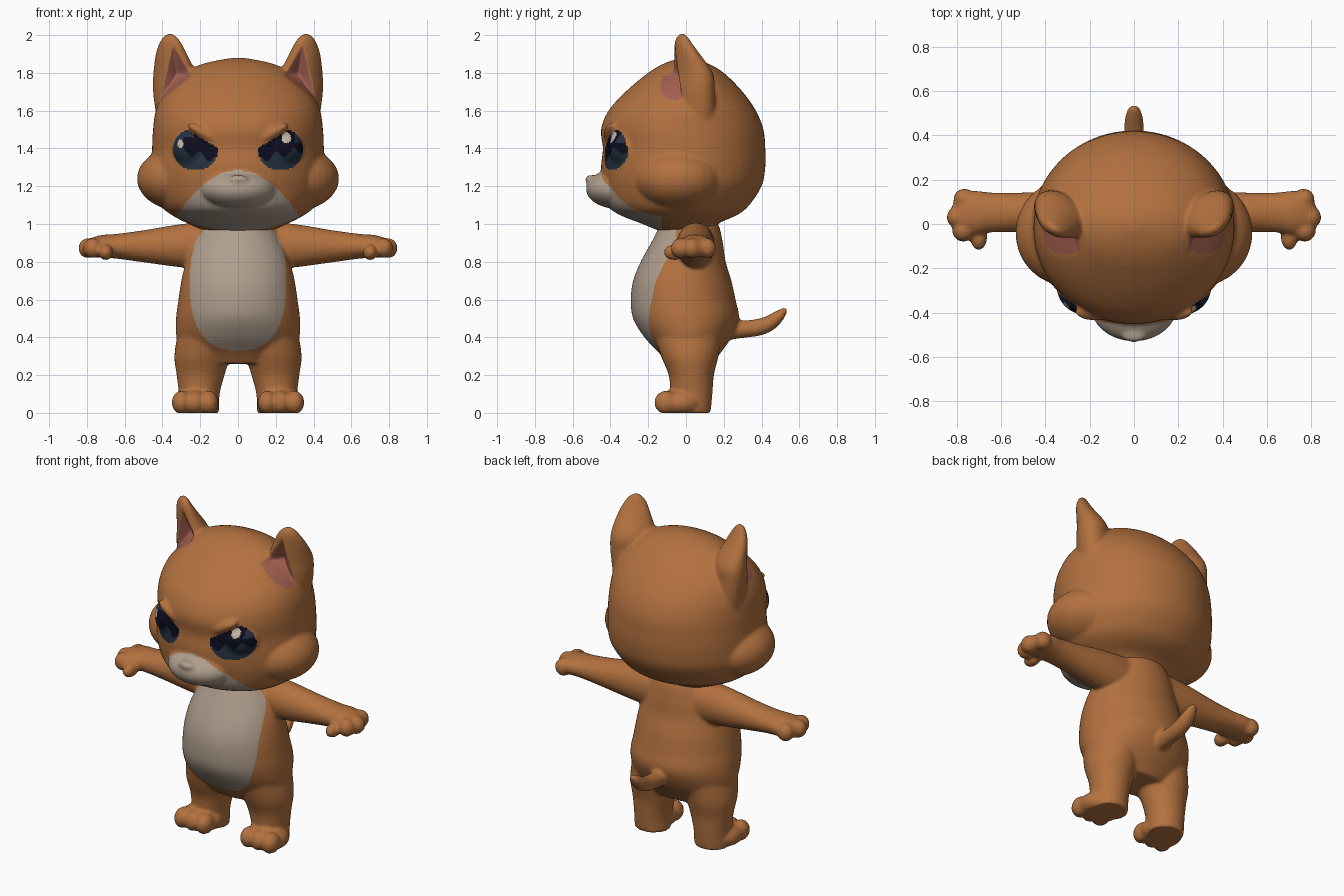
import bpy, bmesh
from math import sin, cos, tau
from mathutils import Vector, Matrix

if "Cube" in bpy.data.objects:
    bpy.data.objects.remove(bpy.data.objects["Cube"])


def material(name, rgb):
    m = bpy.data.materials.new(name)
    m.use_nodes = True
    m.diffuse_color = (*rgb, 1)
    m.node_tree.nodes["Principled BSDF"].inputs["Base Color"].default_value = (*rgb, 1)
    return m


FUR, CREAM, PINK, NAVY, SLATE, GLINT = range(6)
MATS = [material("orange fur", (0.45, 0.167, 0.05)),
        material("cream fur", (0.43, 0.34, 0.265)),
        material("ear pink", (0.36, 0.115, 0.08)),
        material("eye navy", (0.004, 0.004, 0.015)),
        material("eye slate", (0.018, 0.032, 0.052)),
        material("eye glint", (0.6, 0.5, 0.42))]

AXES = {"x": (0, 1, 2), "y": (1, 0, 2), "z": (2, 0, 1)}


def loft(bm, axis, sections, side=1, skew=0, n=32, steps=6):
    """Smooth tube through sections (position, centre a, centre b, radius a, radius b)."""
    s = [Vector(v) for v in sections]
    s = [s[0]] + s + [s[-1]]
    path = []
    for p0, p1, p2, p3 in zip(s, s[1:], s[2:], s[3:]):
        for k in range(steps):
            t = k / steps
            path.append(p1 + 0.5 * t * (p2 - p0 + t * (
                2 * p0 - 5 * p1 + 4 * p2 - p3 + t * (3 * (p1 - p2) + p3 - p0))))
    path.append(s[-1])
    i, j, k = AXES[axis]
    rings = []
    for pos, ca, cb, ra, rb in path:
        ring = []
        for m in range(n):
            a = tau * m / n
            da = max(ra, 0.004) * cos(a)
            co = [0, 0, 0]
            co[i], co[j] = pos, ca + da
            co[k] = cb + max(rb, 0.004) * sin(a) + skew * da
            co[0] *= side
            ring.append(bm.verts.new(co))
        rings.append(ring)
    for r, q in zip(rings, rings[1:]):
        for m in range(n):
            bm.faces.new((r[m], r[(m + 1) % n], q[(m + 1) % n], q[m]))
    bm.faces.new(rings[0])
    bm.faces.new(rings[-1])


def ball(bm, centre, radii, side=1, tilt=0):
    c = Vector(centre)
    c.x *= side
    mat = (Matrix.Translation(c) @ Matrix.Rotation(tilt * side, 4, "Y")
           @ Matrix.Diagonal((*radii, 1)))
    bmesh.ops.create_uvsphere(bm, u_segments=32, v_segments=20, radius=1, matrix=mat)


def fuse(bm, name, smoothing, voxel=0.0095):
    """Weld overlapping parts into one soft skin."""
    for v in bm.verts:
        v.co.z = max(v.co.z, 0)
    bmesh.ops.recalc_face_normals(bm, faces=bm.faces)
    mesh = bpy.data.meshes.new(name)
    bm.to_mesh(mesh)
    bm.free()
    ob = bpy.data.objects.new(name, mesh)
    bpy.context.collection.objects.link(ob)
    r = ob.modifiers.new("weld", "REMESH")
    r.mode, r.voxel_size = "VOXEL", voxel
    sm = ob.modifiers.new("soften", "SMOOTH")
    sm.factor, sm.iterations = 0.5, smoothing
    dg = bpy.context.evaluated_depsgraph_get()
    ob.data = bpy.data.meshes.new_from_object(ob.evaluated_get(dg))
    ob.modifiers.clear()
    bpy.data.meshes.remove(mesh)
    ob.data.name = name
    ob.data.materials.clear()
    for m in MATS:
        ob.data.materials.append(m)
    return ob


def paint(ob, rule):
    for p in ob.data.polygons:
        p.use_smooth = True
        p.material_index = rule(p.center, p.normal)
    ob.data.update()


def oval(x, z, cx, cz, rx, rz, power=2):
    return abs((x - cx) / rx) ** power + abs((z - cz) / rz) ** power < 1


# Head: skull, muzzle, cheeks, eye bulges, brows, ears
bm = bmesh.new()
loft(bm, "z", [(0.95, 0, 0.02, 0.14, 0.13), (1.0, 0, -0.03, 0.26, 0.2),
               (1.05, 0, -0.04, 0.355, 0.315), (1.1, 0, -0.04, 0.41, 0.375),
               (1.2, 0, -0.02, 0.455, 0.42), (1.3, 0, -0.015, 0.46, 0.435),
               (1.4, 0, -0.01, 0.455, 0.43), (1.5, 0, -0.02, 0.45, 0.43),
               (1.6, 0, -0.02, 0.435, 0.39), (1.7, 0, -0.01, 0.385, 0.31),
               (1.8, 0, 0, 0.28, 0.2), (1.85, 0, 0, 0.18, 0.115),
               (1.88, 0, 0, 0.03, 0.03)], n=64)
ball(bm, (0, -0.36, 1.185), (0.2, 0.17, 0.105))
ball(bm, (0, -0.505, 1.235), (0.055, 0.028, 0.025))
for side in (1, -1):
    ball(bm, (0.3, -0.04, 1.24), (0.235, 0.24, 0.17), side)
    ball(bm, (0.22, -0.28, 1.4), (0.13, 0.13, 0.12), side)
    ball(bm, (0.17, -0.395, 1.475), (0.11, 0.042, 0.03), side, tilt=-0.5)
    loft(bm, "z", [(1.55, 0.3, 0.03, 0.13, 0.12), (1.7, 0.328, 0.035, 0.122, 0.11),
                   (1.8, 0.336, 0.035, 0.112, 0.1), (1.9, 0.353, 0.005, 0.083, 0.062),
                   (1.96, 0.358, -0.015, 0.058, 0.04), (1.995, 0.36, -0.02, 0.032, 0.024),
                   (2.008, 0.36, -0.02, 0.01, 0.01)], side, skew=0.35)
head = fuse(bm, "head", 9)

EAR = [Vector(p) for p in ((0.418, 1.64), (0.345, 1.95), (0.24, 1.785))]


def ear_depth(co):
    """Distance inside the inner ear triangle, negative outside."""
    p = Vector((abs(co.x), co.z))
    depth = 1
    for a, b in zip(EAR, EAR[1:] + EAR[:1]):
        e, q = b - a, p - a
        depth = min(depth, (e.x * q.y - e.y * q.x) / e.length)
    return depth


# Hollow the inner ears
normals = [v.normal.copy() for v in head.data.vertices]
for v, nrm in zip(head.data.vertices, normals):
    d = ear_depth(v.co)
    if d > 0 and nrm.y < -0.05:
        v.co.y += 1.2 * d
head.data.update()


def head_colour(c, n):
    ax = abs(c.x)
    if ear_depth(c) > 0.004 and n.y < 0:
        return PINK
    # Slanted eyes with a paler lower iris and a glint
    if c.y < -0.15 and oval(ax, c.z, 0.225, 1.395, 0.12, 0.112) \
            and c.z < 1.4 + 0.6 * (ax - 0.105):
        if c.x > 0:
            glint = oval(c.x, c.z, 0.255, 1.455, 0.025, 0.03)
            pale = ax > 0.3 and c.z > 1.43
        else:
            glint = oval(c.x, c.z, -0.305, 1.425, 0.015, 0.024)
            pale = ax > 0.29 or (ax > 0.235 and c.z > 1.46)
        if glint:
            return GLINT
        wave = 1.335 + 0.25 * (ax - 0.1) + 0.018 * sin(70 * ax)
        return SLATE if pale or c.z < wave else NAVY
    # Muzzle patch
    if c.y < -0.13 and c.z < 1.285 - 2.3 * ax * ax:
        return CREAM
    return FUR


paint(head, head_colour)

# Body: torso, legs, feet, arms, hands, tail
bm = bmesh.new()
loft(bm, "z", [(0.26, 0, 0.02, 0.2, 0.12), (0.32, 0, 0.02, 0.28, 0.165),
               (0.4, 0, 0.01, 0.325, 0.23), (0.5, 0, 0, 0.328, 0.28),
               (0.6, 0, -0.015, 0.315, 0.277), (0.7, 0, -0.02, 0.3, 0.26),
               (0.8, 0, -0.015, 0.275, 0.225), (0.9, 0, 0.005, 0.235, 0.19),
               (1.0, 0, 0.02, 0.18, 0.15), (1.05, 0, 0.02, 0.1, 0.1)], n=64)
loft(bm, "y", [(0.18, 0, 0.44, 0.06, 0.06), (0.3, 0, 0.443, 0.047, 0.047),
               (0.4, 0, 0.457, 0.046, 0.046), (0.47, 0, 0.49, 0.042, 0.046),
               (0.515, 0, 0.525, 0.03, 0.032), (0.535, 0, 0.545, 0.012, 0.012)])
for side in (1, -1):
    loft(bm, "z", [(0, 0.205, 0.035, 0.105, 0.095), (0.1, 0.205, 0.03, 0.108, 0.11),
                   (0.2, 0.198, 0.028, 0.127, 0.12), (0.3, 0.19, 0.02, 0.147, 0.152),
                   (0.42, 0.17, 0.01, 0.15, 0.18)], side)
    ball(bm, (0.225, -0.03, 0.05), (0.125, 0.125, 0.078), side)
    for x in (0.155, 0.228, 0.3):
        ball(bm, (x, -0.105, 0.055), (0.051, 0.063, 0.062), side)
    loft(bm, "x", [(0.12, 0.05, 0.885, 0.1, 0.13), (0.3, 0.05, 0.885, 0.1, 0.115),
                   (0.5, 0.052, 0.882, 0.09, 0.085), (0.64, 0.052, 0.882, 0.09, 0.066),
                   (0.72, 0.05, 0.882, 0.1, 0.06), (0.78, 0.045, 0.875, 0.09, 0.05),
                   (0.82, 0.035, 0.87, 0.05, 0.035)], side)
    for x, y in ((0.765, 0.11), (0.795, 0.03), (0.77, -0.03)):
        ball(bm, (x, y, 0.872), (0.05, 0.05, 0.053), side)
    ball(bm, (0.7, -0.06, 0.85), (0.038, 0.058, 0.042), side)
body = fuse(bm, "body", 7)


def body_colour(c, n):
    belly = c.y < -0.05 and oval(c.x, c.z, 0, 0.69, 0.255, 0.36, 2.5)
    return CREAM if belly else FUR


paint(body, body_colour)
